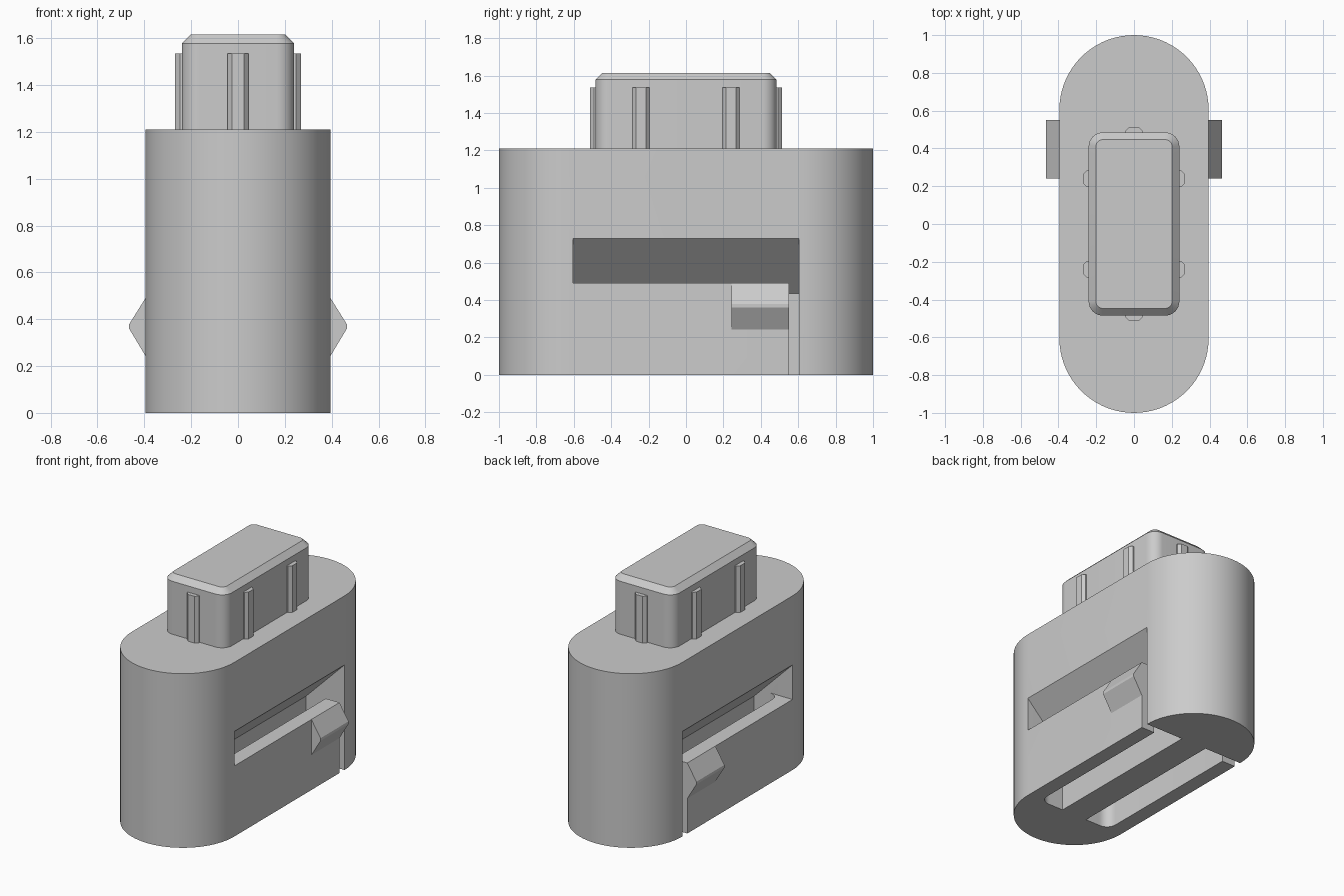
import bpy, bmesh
from math import sin, cos, pi, radians

cube = bpy.data.objects.get("Cube")
if cube:
    bpy.data.objects.remove(cube, do_unlink=True)

grey = bpy.data.materials.new("light grey plastic")
grey.use_nodes = True
grey.diffuse_color = (0.6, 0.6, 0.6, 1)
grey.node_tree.nodes["Principled BSDF"].inputs["Base Color"].default_value = (0.6, 0.6, 0.6, 1)


def loft(name, loops):
    """Closed solid skinned through matching loops of 3D points."""
    bm = bmesh.new()
    rings = [[bm.verts.new(p) for p in loop] for loop in loops]
    n = len(rings[0])
    bm.faces.new(rings[0])
    bm.faces.new(rings[-1])
    for a, b in zip(rings, rings[1:]):
        for i in range(n):
            j = (i + 1) % n
            bm.faces.new((a[i], a[j], b[j], b[i]))
    bmesh.ops.recalc_face_normals(bm, faces=bm.faces)
    mesh = bpy.data.meshes.new(name)
    bm.to_mesh(mesh)
    bm.free()
    mesh.materials.append(grey)
    obj = bpy.data.objects.new(name, mesh)
    bpy.context.collection.objects.link(obj)
    return obj


def upright(name, plan, z0, z1):
    return loft(name, [[(x, y, z) for x, y in plan] for z in (z0, z1)])


def sideways(name, profile, y0, y1):
    return loft(name, [[(x, y, z) for x, z in profile] for y in (y0, y1)])


def arc(cx, cy, r, start, end, steps):
    angles = [radians(start + (end - start) * i / steps) for i in range(steps + 1)]
    return [(cx + r * cos(a), cy + r * sin(a)) for a in angles]


def rounded(hx, hy, r, steps=8):
    pts = []
    for k, (sx, sy) in enumerate(((1, 1), (-1, 1), (-1, -1), (1, -1))):
        pts += arc(sx * (hx - r), sy * (hy - r), r, 90 * k, 90 * k + 90, steps)
    return pts


def smooth(obj):
    bpy.ops.object.select_all(action='DESELECT')
    obj.select_set(True)
    bpy.context.view_layer.objects.active = obj
    bpy.ops.object.shade_smooth_by_angle(angle=radians(25))


def cut(obj, cutter):
    cutter.hide_render = True
    mod = obj.modifiers.new("cut", 'BOOLEAN')
    mod.operation = 'DIFFERENCE'
    mod.solver = 'EXACT'
    mod.object = cutter
    bpy.context.view_layer.objects.active = obj
    bpy.ops.object.modifier_apply(modifier=mod.name)
    bpy.data.objects.remove(cutter, do_unlink=True)


# Main body: straight sides with half-round ends
R, STRAIGHT, TOP = 0.395, 0.605, 1.21
body = upright("body", arc(0, STRAIGHT, R, 0, 180, 36) + arc(0, -STRAIGHT, R, 180, 360, 36), 0, TOP)

INNER, ARM, ARM_TOP, FREE_END = 0.10, 0.29, 0.49, 0.55
for s, side in ((1, "left"), (-1, "right")):
    # Side window with sloped ceiling, open to the slot below
    window = [(INNER, -0.1), (INNER, 0.435), (0.5, 0.835), (0.5, ARM_TOP), (0.22, ARM_TOP), (0.22, -0.1)]
    cut(body, sideways("window_cutter", [(s * x, z) for x, z in window], -STRAIGHT, STRAIGHT))
    # Slot behind the spring arm, rounded at the arm's root
    slot = [(0.2, STRAIGHT), (0.2, -STRAIGHT)] + arc(ARM - 0.07, 0.07 - STRAIGHT, 0.07, 270, 360, 6) + [(ARM, STRAIGHT)]
    cut(body, upright("slot_cutter", [(s * x, y) for x, y in slot], -0.1, 0.51))
    # Gap that frees the end of the arm
    gap = [(0.25, FREE_END), (0.5, FREE_END), (0.5, STRAIGHT), (0.25, STRAIGHT)]
    cut(body, upright("gap_cutter", [(s * x, y) for x, y in gap], -0.1, 0.51))
    # Latch nub on the arm
    nub = [(0.36, ARM_TOP), (R, ARM_TOP), (0.465, 0.378), (0.465, 0.36), (R, 0.243), (0.36, 0.243)]
    sideways(side + "_latch", [(s * x, z) for x, z in nub], 0.242, FREE_END)
smooth(body)

# Plug on top with a chamfered rim
HX, HY = 0.24, 0.485
levels = [(0, 0.075, TOP - 0.02), (0, 0.075, 1.578), (0.038, 0.037, 1.615)]
plug = loft("plug", [[(x, y, z) for x, y in rounded(HX - i, HY - i, r)] for i, r, z in levels])
smooth(plug)

# Grip ribs around the plug
rib = [(-0.045, -0.01), (-0.045, 0.008), (-0.026, 0.028), (0.026, 0.028), (0.045, 0.008), (0.045, -0.01)]
for s, end, side in ((1, "back", "left"), (-1, "front", "right")):
    upright(end + "_rib", [(u, s * (HY + d)) for u, d in rib], TOP - 0.01, 1.535)
    for y, place in ((0.24, "back"), (-0.24, "front")):
        upright(f"{side}_{place}_rib", [(s * (HX + d), y + u) for u, d in rib], TOP - 0.01, 1.535)
